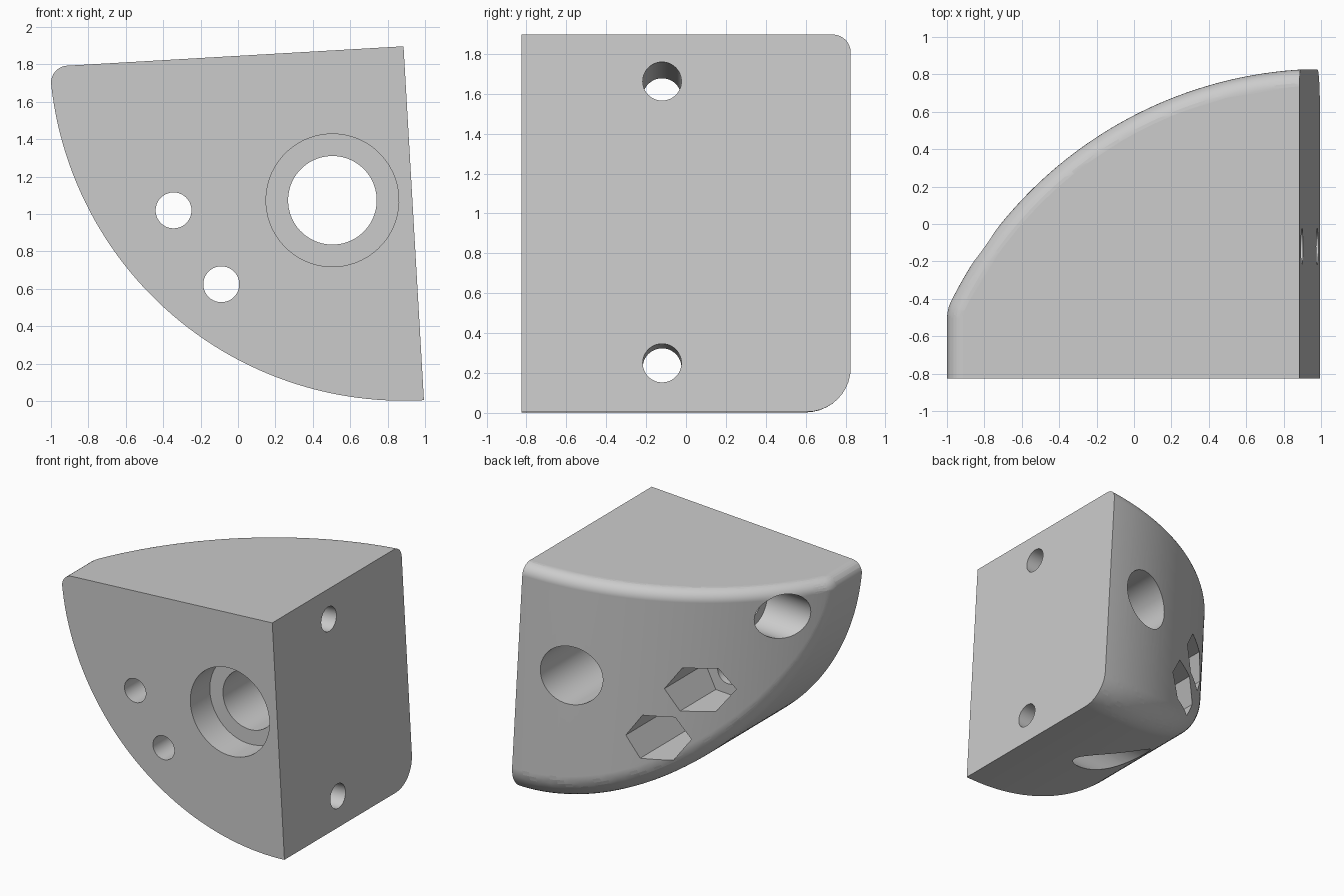
import bpy, bmesh
from math import sin, cos, pi, asin, sqrt, radians
from mathutils import Vector

if "Cube" in bpy.data.objects:
    bpy.data.objects.remove(bpy.data.objects["Cube"])

# Local frame: u runs along the top from the wall, v runs down the wall
TILT = radians(3.3)
CORNER = Vector((0.885, 0, 1.897))
U = Vector((-cos(TILT), 0, -sin(TILT)))
V = Vector((sin(TILT), 0, -cos(TILT)))
Y = Vector((0, 1, 0))
FRONT = -0.825
R_LOW = 1.895                            # curved underside
R_BACK, BACK_U, BACK_Y = 2.24, -0.135, -1.41   # curved back
FILLET, TOP_FILLET = 0.22, 0.09

grey = bpy.data.materials.new("plain_grey")
grey.use_nodes = True
colour = (0.6, 0.6, 0.6, 1)
grey.diffuse_color = colour
grey.node_tree.nodes["Principled BSDF"].inputs["Base Color"].default_value = colour


def place(u, y, v):
    return CORNER + U * u + Y * y + V * v


def hull(name, points, clip=False):
    """Solid wrapped around points, optionally trimmed flat at the wall."""
    bm = bmesh.new()
    for p in points:
        bm.verts.new(p)

    def wrap():
        res = bmesh.ops.convex_hull(bm, input=bm.verts[:])
        loose = [v for v in bm.verts if not v.link_faces]
        bmesh.ops.delete(bm, geom=loose, context='VERTS')

    wrap()
    if clip:
        geom = bm.verts[:] + bm.edges[:] + bm.faces[:]
        bmesh.ops.bisect_plane(bm, geom=geom, plane_co=CORNER, plane_no=-U, clear_outer=True)
        bmesh.ops.delete(bm, geom=bm.faces[:], context='EDGES_FACES')
        wrap()
    bmesh.ops.remove_doubles(bm, verts=bm.verts[:], dist=0.0002)
    bmesh.ops.dissolve_limit(bm, angle_limit=radians(0.05), verts=bm.verts[:], edges=bm.edges[:])
    bmesh.ops.recalc_face_normals(bm, faces=bm.faces[:])
    mesh = bpy.data.meshes.new(name)
    bm.to_mesh(mesh)
    bm.free()
    mesh.materials.append(grey)
    ob = bpy.data.objects.new(name, mesh)
    bpy.context.collection.objects.link(ob)
    return ob


# Wedge body: underside, rolled lower edge, back, rolled top edge
points, outline = [], []
start, rows, steps = asin(TOP_FILLET / R_LOW), 56, 10
for i in range(rows + 1):
    a = start + (radians(96) - start) * i / rows
    n_low = Vector((cos(a), 0, sin(a)))
    points.append(place(R_LOW * cos(a), FRONT, R_LOW * sin(a)))
    cu, cv = (R_LOW - FILLET) * cos(a), (R_LOW - FILLET) * sin(a)
    cy = BACK_Y + sqrt((R_BACK - FILLET) ** 2 - (cu - BACK_U) ** 2)
    n_back = Vector((cu - BACK_U, cy - BACK_Y, 0)).normalized()
    for k in range(steps + 1):
        n = n_low.slerp(n_back, k / steps)
        p = Vector((cu, cy, cv)) + n * FILLET
        points.append(place(*p))
        if i == 0 or k == steps:
            outline.append((p.x, p.y, Vector((n.x, n.y)).normalized()))
outline.append((R_LOW * cos(start), FRONT, Vector((1, 0))))
for u, y, n in outline:
    for k in range(9):
        t = pi / 2 * k / 8
        inset = TOP_FILLET * (1 - cos(t))
        points.append(place(u - n.x * inset, y - n.y * inset, TOP_FILLET * (1 - sin(t))))
points += [place(-0.1, FRONT, 0), place(-0.1, 0.7, 0)]
body = hull("wedge_bracket", points, clip=True)


def cut(axis, centre, r, lo, hi, sides=48):
    """Drill along y at (u, v), or along u at (y, v)."""
    ring = []
    for end in (lo, hi):
        for i in range(sides):
            a = 2 * pi * i / sides
            p, v = centre[0] + r * cos(a), centre[1] + r * sin(a)
            ring.append(place(p, end, v) if axis == 'y' else place(end, p, v))
    tool = hull("drill", ring)
    tool.hide_render = True
    mod = body.modifiers.new("drill", 'BOOLEAN')
    mod.operation, mod.solver, mod.object = 'DIFFERENCE', 'EXACT', tool
    bpy.context.view_layer.objects.active = body
    bpy.ops.object.modifier_apply(modifier=mod.name)
    bpy.data.objects.remove(tool)


# Large through hole with a front counterbore
cut('y', (0.427, 0.80), 0.237, -1, 1, 64)
cut('y', (0.427, 0.80), 0.355, -1, FRONT + 0.25, 64)

# Small through holes with hexagonal nut pockets at the back
for centre in ((1.278, 0.805), (1.046, 1.214)):
    cut('y', centre, 0.096, -1, 1)
    cut('y', centre, 0.205, -0.05, 1, 6)

# Wall screw holes with wide bores from the curved side
for v, floor in ((0.235, 1.42), (1.65, 0.4)):
    cut('u', (-0.12, v), 0.097, -0.2, 2.2)
    cut('u', (-0.12, v), 0.18, floor, 2.2)

# Smooth curved faces, crisp edges
bpy.ops.object.select_all(action='DESELECT')
body.select_set(True)
bpy.context.view_layer.objects.active = body
bpy.ops.object.shade_smooth_by_angle(angle=radians(25))
weighted = body.modifiers.new("weighted_normals", 'WEIGHTED_NORMAL')
weighted.keep_sharp = True
